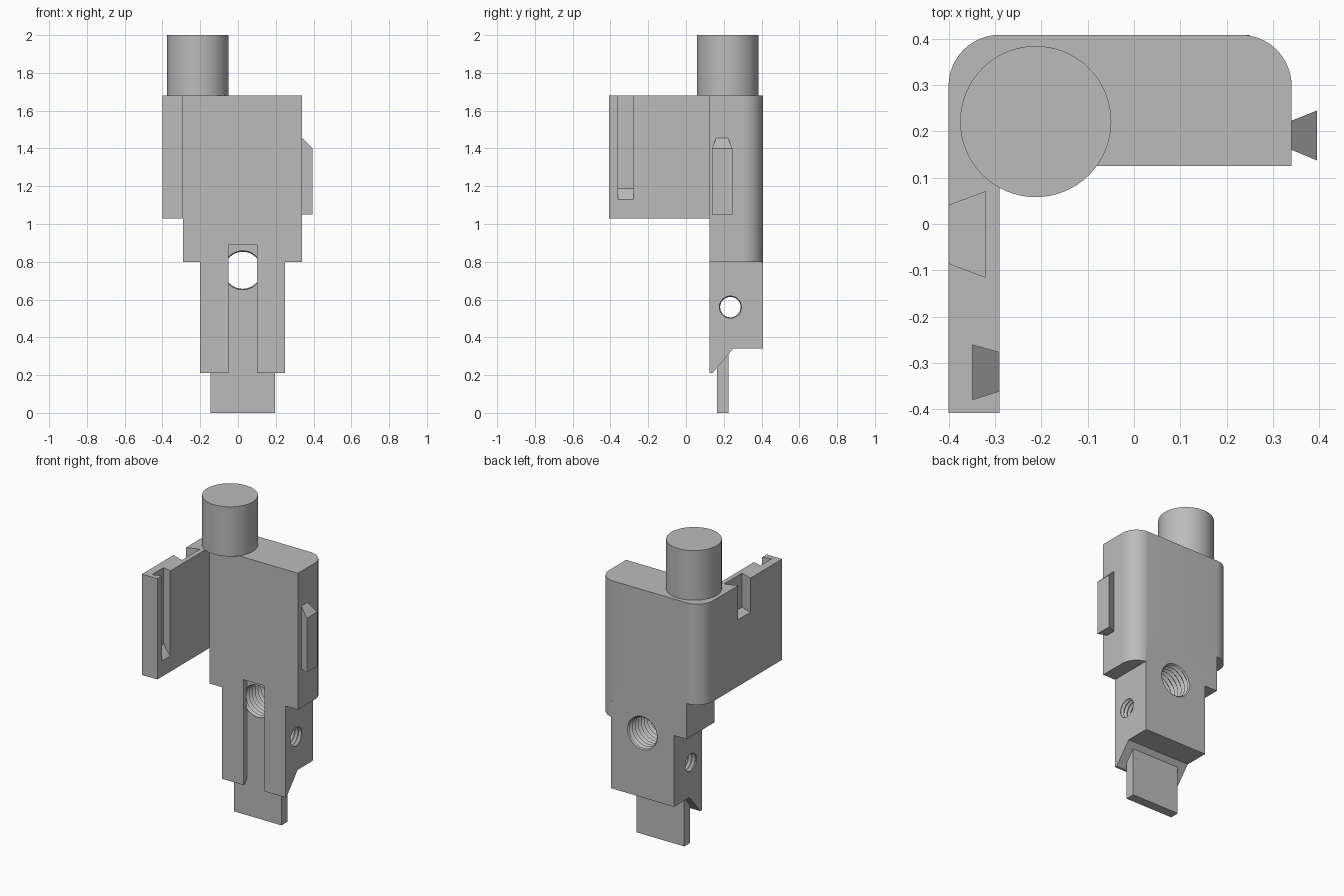
import bpy, bmesh, math
from mathutils import Vector

cube = bpy.data.objects.get("Cube")
if cube:
    bpy.data.objects.remove(cube, do_unlink=True)

grey = bpy.data.materials.new("plain_grey")
grey.use_nodes = True
colour = (0.5, 0.5, 0.5, 1)
grey.diffuse_color = colour
grey.node_tree.nodes["Principled BSDF"].inputs["Base Color"].default_value = colour


def finish(name, bm):
    bmesh.ops.recalc_face_normals(bm, faces=bm.faces)
    mesh = bpy.data.meshes.new(name)
    bm.to_mesh(mesh)
    bm.free()
    mesh.materials.append(grey)
    obj = bpy.data.objects.new(name, mesh)
    bpy.context.collection.objects.link(obj)
    return obj


def place(axis, a, b, h):
    return {"x": Vector((h, a, b)), "y": Vector((a, h, b)), "z": Vector((a, b, h))}[axis]


def loft(name, rings):
    """Skin a stack of equal rings and cap both ends."""
    bm = bmesh.new()
    loops = [[bm.verts.new(p) for p in ring] for ring in rings]
    n = len(loops[0])
    for low, high in zip(loops, loops[1:]):
        for i in range(n):
            j = (i + 1) % n
            bm.faces.new((low[i], low[j], high[j], high[i]))
    bm.faces.new(loops[0])
    bm.faces.new(loops[-1])
    return finish(name, bm)


def prism(name, axis, outline, lo, hi):
    """Extrude an outline; lo and hi are heights or functions of the outline point."""
    def ring(level):
        return [place(axis, a, b, level(a, b) if callable(level) else level)
                for a, b in outline]
    return loft(name, [ring(lo), ring(hi)])


def box(name, x0, x1, y0, y1, z0, z1):
    return prism(name, "z", [(x0, y0), (x1, y0), (x1, y1), (x0, y1)], z0, z1)


def circle(a, b, r, n):
    return [(a + r * math.cos(math.tau * i / n), b + r * math.sin(math.tau * i / n))
            for i in range(n)]


def arc(a, b, r, start, steps=16):
    angles = [math.radians(start + 90 * i / steps) for i in range(steps + 1)]
    return [(a + r * math.cos(t), b + r * math.sin(t)) for t in angles]


def thread(name, axis, a, b, minor, major, start, end, pitch):
    """Ridged cutter for a threaded hole."""
    count = round((end - start) / pitch * 2)
    rings = []
    for k in range(count + 1):
        r = major if k % 2 else minor
        rings.append([place(axis, p, q, start + k * pitch / 2)
                      for p, q in circle(a, b, r, 48)])
    return loft(name, rings)


def combine(target, tool, operation):
    mod = target.modifiers.new(operation.lower(), "BOOLEAN")
    mod.operation, mod.object, mod.solver = operation, tool, "EXACT"
    bpy.context.view_layer.objects.active = target
    bpy.ops.object.modifier_apply(modifier=mod.name)
    bpy.data.objects.remove(tool, do_unlink=True)


LEFT, INNER, RIGHT = -0.4, -0.29, 0.34
FRONT, BACK, TOP = 0.125, 0.408, 1.68
R = 0.11
right_corner = arc(RIGHT - R, BACK - R, R, 0)

# Upper housing with the side wing, rounded at the back corners
wing_outline = [(LEFT, -0.408), (INNER, -0.408), (INNER, FRONT), (RIGHT, FRONT)]
body = prism("body", "z", wing_outline + right_corner + arc(LEFT + R, BACK - R, R, 90),
             1.03, TOP)

# Housing skirt, narrower than the part above
skirt = prism("skirt", "z", [(INNER, FRONT), (RIGHT, FRONT)] + right_corner + [(INNER, BACK)],
              0.8, 1.1)
combine(body, skirt, "UNION")

# Lower block with the notched underside
block = prism("lower_block", "x", [(FRONT, 0.21), (0.14, 0.21), (0.25, 0.34),
                                   (BACK, 0.34), (BACK, 0.9), (FRONT, 0.9)], -0.2, 0.25)
combine(body, block, "UNION")

# Front slot, then the blade that sits behind it
combine(body, box("slot_cutter", -0.05, 0.1, 0, 0.165, 0.1, 0.89), "DIFFERENCE")
combine(body, box("blade", -0.145, 0.195, 0.165, 0.225, 0, 0.38), "UNION")

# Threaded holes
combine(body, thread("back_hole_cutter", "y", 0.025, 0.755, 0.098, 0.113, 0.16, 0.43, 0.03),
        "DIFFERENCE")
combine(body, thread("side_hole_cutter", "x", 0.235, 0.56, 0.054, 0.065, -0.22, 0.28, 0.025),
        "DIFFERENCE")

# Dovetail grooves on the outer and inner faces of the wing
outer = [(-0.41, -0.081), (-0.41, 0.036), (-0.32, 0.07), (-0.32, -0.115)]
combine(body, prism("outer_groove_cutter", "z", outer, 1.46, 1.8), "DIFFERENCE")
inner = [(-0.28, -0.357), (-0.28, -0.28), (-0.348, -0.261), (-0.348, -0.379)]
combine(body, prism("inner_groove_cutter", "z", inner, lambda x, y: 0.84 - x, 1.8),
        "DIFFERENCE")

# Dovetail tab with a sloped top
tab = prism("side_tab", "z", [(RIGHT, 0.16), (0.395, 0.137), (0.395, 0.245), (RIGHT, 0.223)],
            1.05, lambda x, y: 1.455 - (x - RIGHT))

# Round post on top
post = prism("top_post", "z", circle(-0.212, 0.221, 0.163, 64), TOP, 2)

bpy.ops.object.select_all(action="DESELECT")
for part in (body, tab, post):
    part.select_set(True)
bpy.context.view_layer.objects.active = body
bpy.ops.object.shade_smooth_by_angle(angle=math.radians(30))
